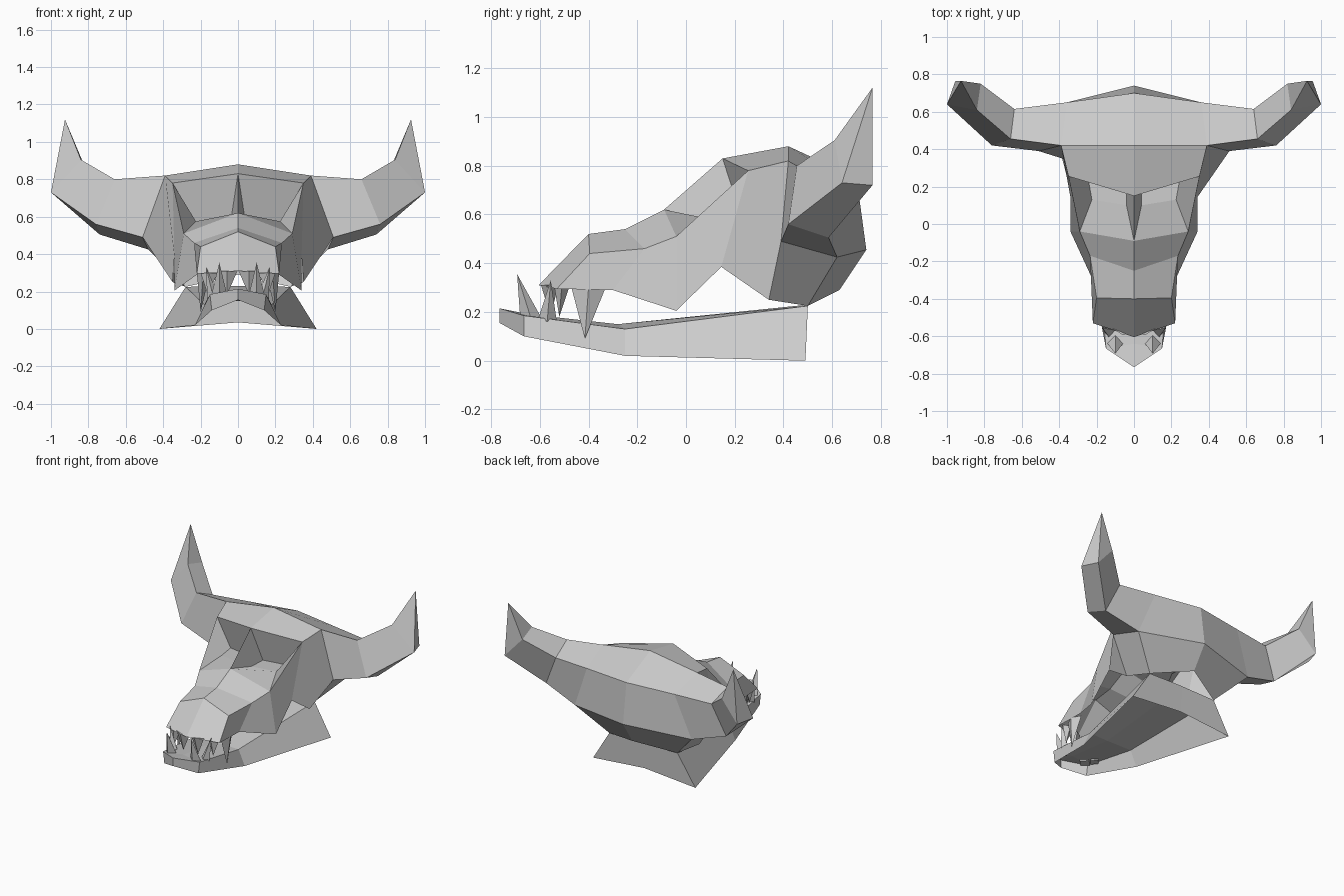
import bpy, bmesh
from mathutils import Vector

if "Cube" in bpy.data.objects:
    bpy.data.objects.remove(bpy.data.objects["Cube"])


def mirrored_object(name, points, faces):
    """Build the right half from named points, mirror it and weld the centre seam."""
    bm = bmesh.new()
    for side in (1, -1):
        v = {k: bm.verts.new((p[0] * side, p[1], p[2])) for k, p in points.items()}
        for f in faces:
            bm.faces.new([v[k] for k in f.split()])
    bmesh.ops.remove_doubles(bm, verts=bm.verts[:], dist=0.0005)
    bmesh.ops.recalc_face_normals(bm, faces=bm.faces[:])
    me = bpy.data.meshes.new(name)
    bm.to_mesh(me)
    bm.free()
    ob = bpy.data.objects.new(name, me)
    bpy.context.collection.objects.link(ob)
    return ob


def ring_faces(a, b, n=4):
    return [f"{a}{i} {a}{(i + 1) % n} {b}{(i + 1) % n} {b}{i}" for i in range(n)]


def named(prefix, pts):
    return {f"{prefix}{i}": p for i, p in enumerate(pts)}


# Skull shell, open below: centre line, upper side line, lower side line, eye socket
pts = {}
pts |= named("c", [(0, -.605, .31), (0, -.40, .52), (0, -.25, .54), (0, -.09, .62), (0, .15, .83),
                   (0, .42, .88), (0, .70, .75), (0, .74, .455), (0, .63, .29)])
pts |= named("u", [(.22, -.53, .295), (.20, -.395, .44), (.235, -.17, .46), (.29, -.04, .51), (.35, .255, .78)])
pts |= named("l", [(.22, -.30, .29), (.34, -.04, .205), (.34, .145, .385), (.35, .34, .25), (.28, .50, .225)])
pts |= named("e", [(.04, .10, .575), (.225, .13, .575)])
pts |= named("f", [(.04, .235, .57), (.25, .27, .57)])
# Horn sections: top front, top back, bottom back, bottom front
pts |= named("h", [(.39, .42, .82), (.36, .65, .74), (.48, .62, .425), (.51, .39, .49)])
pts |= named("m", [(.66, .455, .80), (.64, .615, .73), (.74, .585, .505), (.76, .42, .56)])
pts |= named("n", [(.84, .61, .905), (.82, .75, .87), (.955, .765, .72), (1.0, .64, .73)])
pts["tip"] = (.925, .765, 1.12)

faces = ["c0 c1 u1 u0", "c1 c2 u2 u1", "c2 c3 u3 u2",                     # snout top
         "c3 e0 e1 u3", "e0 f0 f1 e1", "f0 c4 u4 f1",                     # eye socket
         "c3 c4 f0 e0", "u3 e1 f1 u4",
         "c4 c5 h0 u4", "c5 c6 h1 h0", "c6 c7 h2 h1",                     # crown and back
         "u0 u1 u2 l0", "u2 u3 l1 l0", "u3 u4 l2 l1", "u4 h0 h3 l3 l2",   # cheeks
         "c7 c8 l4 h2", "h3 h2 l4 l3"]                                    # nape
faces += ring_faces("h", "m") + ring_faces("m", "n")
faces += [f"n{i} n{(i + 1) % 4} tip" for i in range(4)]
mirrored_object("horned_skull", pts, faces)

# Lower jaw shell, open below: stations of bottom outer, top outer, top centre
jaw = {}
jaw |= named("a", [(.42, .49, 0), (.28, .50, .225), (0, .50, .23), (0, .49, .035)])
jaw |= named("b", [(.23, -.25, .02), (.18, -.25, .13), (0, -.28, .15)])
jaw |= named("d", [(.14, -.665, .10), (.15, -.665, .185), (0, -.64, .19)])
jaw |= named("t", [(0, -.765, .155), (0, -.765, .215)])
jf = ["a0 a1 a2 a3", "d0 d1 t1 t0", "d1 d2 t1"]
for p, q in ("ab", "bd"):
    jf += [f"{p}{i} {p}{i + 1} {q}{i + 1} {q}{i}" for i in range(2)]
mirrored_object("lower_jaw", jaw, jf)


# Teeth: four-sided spikes (base centre, half widths in x and y, tip)
def tooth(name, base, rx, ry, tip):
    b = Vector(base)
    p = named("b", [b + Vector(o) for o in ((rx, 0, 0), (0, ry, 0), (-rx, 0, 0), (0, -ry, 0))])
    p["tip"] = tip
    mirrored_object(name, p, ["b0 b1 b2 b3"] + [f"b{i} b{(i + 1) % 4} tip" for i in range(4)])


tooth("upper_canines", (.185, -.40, .30), .035, .07, (.20, -.415, .09))
tooth("upper_side_teeth", (.155, -.51, .30), .045, .03, (.16, -.52, .18))
tooth("upper_front_teeth", (.058, -.56, .31), .055, .035, (.06, -.555, .18))
tooth("lower_fangs", (.10, -.635, .17), .045, .045, (.10, -.693, .355))
tooth("lower_side_teeth", (.13, -.57, .16), .035, .04, (.17, -.555, .33))
